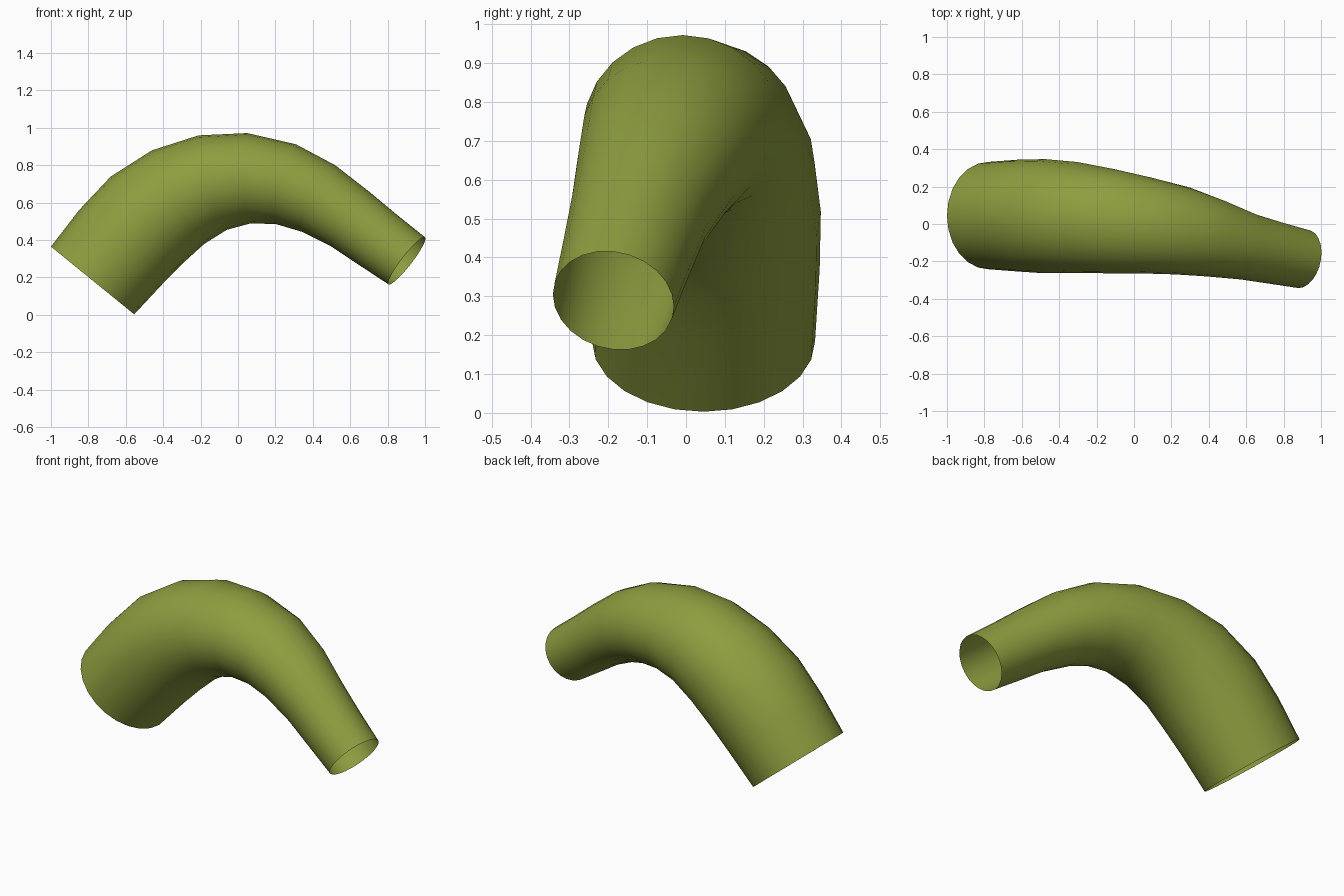
import bpy, bmesh, math
from mathutils import Vector

if "Cube" in bpy.data.objects:
    bpy.data.objects.remove(bpy.data.objects["Cube"])

SIDES = 24
# Cross-sections: outer x, z, inner x, z, centre y, half width in y
SECTIONS = [
    (-1.00, .365, -.555, .003, .045, .287),
    (-.85, .56, -.39, .18, .045, .299),
    (-.68, .74, -.285, .285, .042, .305),
    (-.46, .88, -.18, .38, .035, .297),
    (-.21, .96, -.06, .455, .015, .28),
    (.05, .972, .07, .49, -.008, .258),
    (.31, .912, .205, .485, -.037, .236),
    (.52, .80, .34, .445, -.076, .209),
    (.70, .66, .50, .365, -.120, .18),
    (.85, .535, .65, .265, -.154, .168),
    (1.00, .415, .805, .163, -.187, .158),
]

# Bent tapering tube, open at both ends
centres = [Vector(((a + c) / 2, y, (b + d) / 2)) for a, b, c, d, y, r in SECTIONS]
bm = bmesh.new()
rings = []
for i, (a, b, c, d, y, r) in enumerate(SECTIONS):
    t = (centres[min(i + 1, len(centres) - 1)] - centres[max(i - 1, 0)]).normalized()
    down = Vector(((c - a) / 2, 0, (d - b) / 2))
    side = (Vector((0, 1, 0)) - t * t.y).normalized() * r
    ring = []
    for k in range(SIDES):
        ang = 2 * math.pi * k / SIDES
        ring.append(bm.verts.new(centres[i] + down * math.cos(ang) + side * math.sin(ang)))
    rings.append(ring)
for r0, r1 in zip(rings, rings[1:]):
    for k in range(SIDES):
        n = (k + 1) % SIDES
        bm.faces.new((r0[k], r0[n], r1[n], r1[k])).smooth = True
bmesh.ops.recalc_face_normals(bm, faces=bm.faces)
# make sure the normals point away from the centre line
f = bm.faces[:][0]
if f.normal.dot(f.calc_center_median() - centres[0]) < 0:
    bmesh.ops.reverse_faces(bm, faces=bm.faces)

mesh = bpy.data.meshes.new("bent_tube")
bm.to_mesh(mesh)
bm.free()
tube = bpy.data.objects.new("bent_tube", mesh)
bpy.context.collection.objects.link(tube)

mat = bpy.data.materials.new("olive_green")
mat.diffuse_color = (.27, .34, .05, 1)
mat.use_nodes = True
mat.node_tree.nodes["Principled BSDF"].inputs["Base Color"].default_value = mat.diffuse_color
mesh.materials.append(mat)
